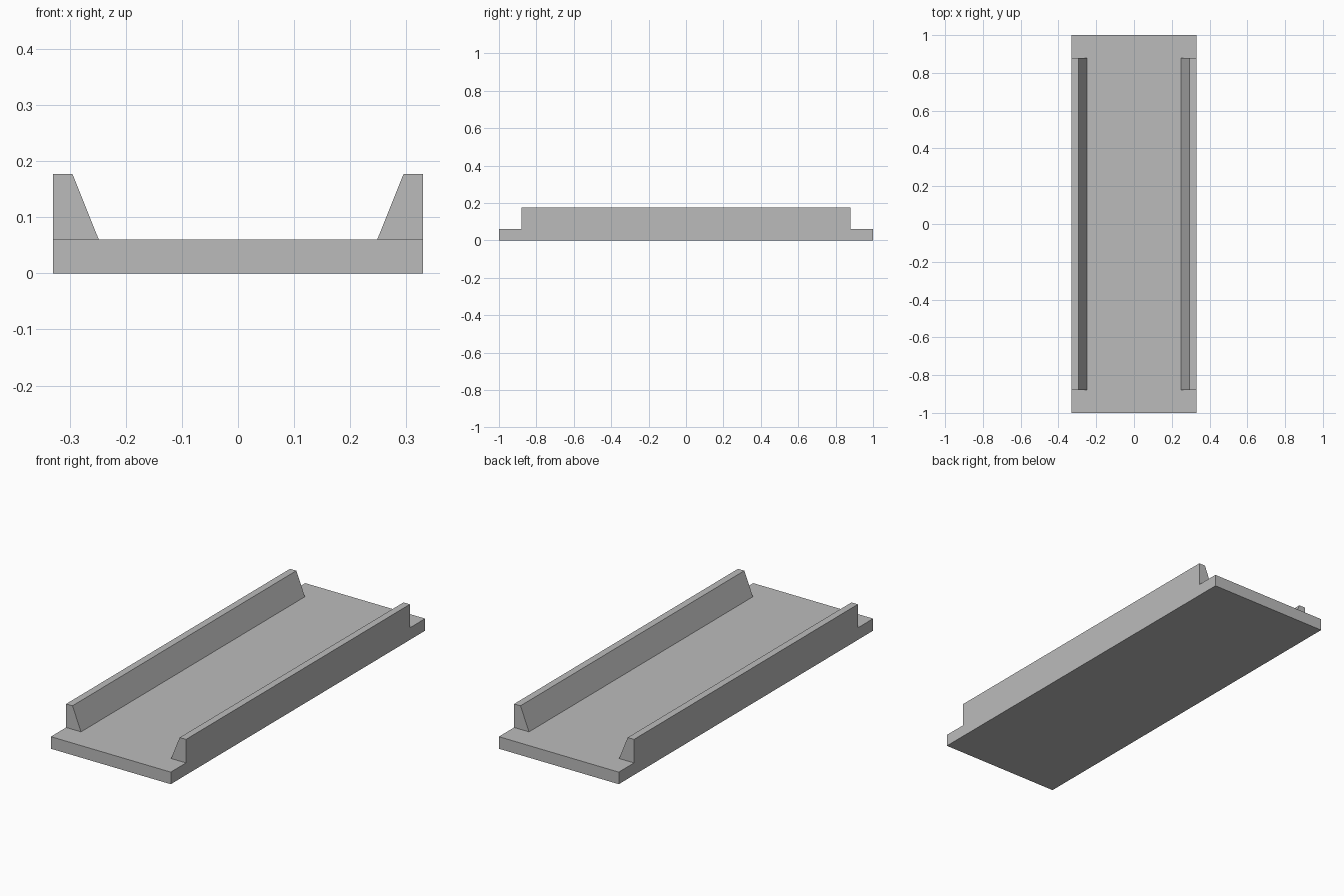
import bpy
import bmesh

cube = bpy.data.objects.get("Cube")
if cube:
    bpy.data.objects.remove(cube, do_unlink=True)

HALF_WIDTH = 0.33
BASE_TOP = 0.06
RAIL_TOP = 0.177

# Single flat grey
grey = bpy.data.materials.new("plain_grey")
grey.use_nodes = True
colour = (0.5, 0.5, 0.5, 1)
grey.diffuse_color = colour
grey.node_tree.nodes["Principled BSDF"].inputs["Base Color"].default_value = colour


def extrude_profile(name, profile, half_length):
    """Sweep an x-z outline along y, centred on y = 0."""
    bm = bmesh.new()
    face = bm.faces.new([bm.verts.new((x, -half_length, z)) for x, z in profile])
    swept = bmesh.ops.extrude_face_region(bm, geom=[face])["geom"]
    verts = [v for v in swept if isinstance(v, bmesh.types.BMVert)]
    bmesh.ops.translate(bm, verts=verts, vec=(0, 2 * half_length, 0))
    bmesh.ops.recalc_face_normals(bm, faces=bm.faces)
    mesh = bpy.data.meshes.new(name)
    bm.to_mesh(mesh)
    bm.free()
    mesh.materials.append(grey)
    obj = bpy.data.objects.new(name, mesh)
    bpy.context.collection.objects.link(obj)
    return obj


# Flat base plate
extrude_profile("base_plate", [(-HALF_WIDTH, 0), (HALF_WIDTH, 0),
                               (HALF_WIDTH, BASE_TOP), (-HALF_WIDTH, BASE_TOP)], 1)

# Side rails, upright outside and sloping inside
for name, side in (("left_rail", 1), ("right_rail", -1)):
    outline = [(0.248, BASE_TOP), (HALF_WIDTH, BASE_TOP),
               (HALF_WIDTH, RAIL_TOP), (0.295, RAIL_TOP)]
    extrude_profile(name, [(side * x, z) for x, z in outline], 0.88)
